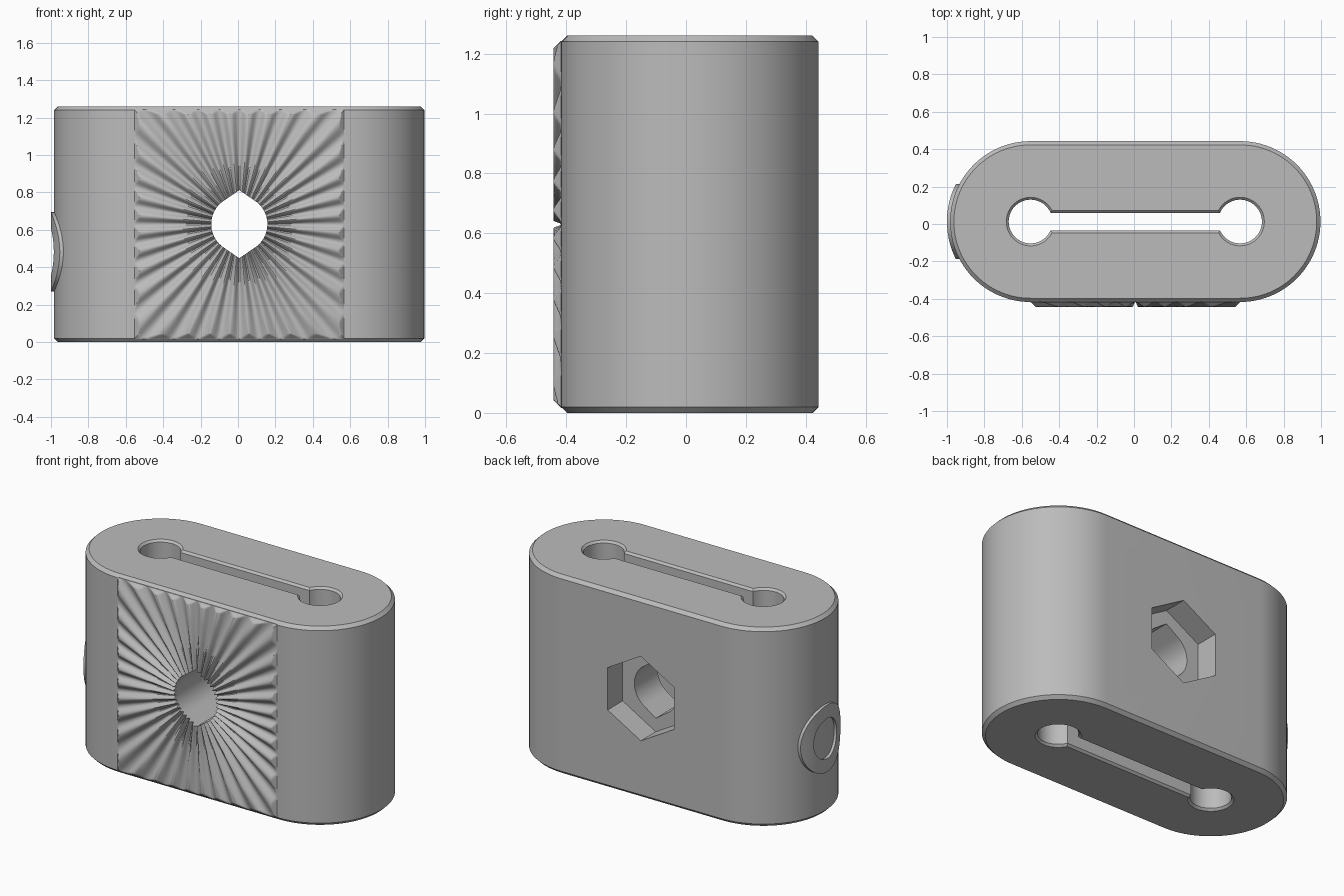
import bpy, bmesh, math

cube = bpy.data.objects.get("Cube")
if cube:
    bpy.data.objects.remove(cube, do_unlink=True)

CX, CY, CZ = 0.007, 0.013, 0.63      # block centre
HALF, R, H = 0.56, 0.43, 1.26        # half distance of end arcs, arc radius, height
FRONT, BACK = CY - R, CY + R
TAU = 2 * math.pi

grey = bpy.data.materials.new("plain_grey")
grey.use_nodes = True
grey.diffuse_color = (0.5, 0.5, 0.5, 1)
grey.node_tree.nodes["Principled BSDF"].inputs["Base Color"].default_value = (0.5, 0.5, 0.5, 1)


def loft(name, loops, caps=True, closed=False):
    """Skin a row of equal-length point loops."""
    bm = bmesh.new()
    rows = [[bm.verts.new(p) for p in loop] for loop in loops]
    pairs = list(zip(rows, rows[1:]))
    if closed:
        pairs.append((rows[-1], rows[0]))
    for a, b in pairs:
        for i in range(len(a)):
            j = (i + 1) % len(a)
            bm.faces.new((a[i], a[j], b[j], b[i]))
    if caps:
        bm.faces.new(rows[0])
        bm.faces.new(rows[-1])
    bmesh.ops.recalc_face_normals(bm, faces=bm.faces)
    mesh = bpy.data.meshes.new(name)
    bm.to_mesh(mesh)
    bm.free()
    mesh.materials.append(grey)
    ob = bpy.data.objects.new(name, mesh)
    bpy.context.collection.objects.link(ob)
    return ob


def activate(ob):
    bpy.ops.object.select_all(action='DESELECT')
    ob.select_set(True)
    bpy.context.view_layer.objects.active = ob


def smooth(ob, degrees=30):
    activate(ob)
    bpy.ops.object.shade_smooth_by_angle(angle=math.radians(degrees))


def cut(ob, cutter):
    mod = ob.modifiers.new("cut", 'BOOLEAN')
    mod.operation = 'DIFFERENCE'
    mod.solver = 'EXACT'
    mod.object = cutter
    activate(ob)
    bpy.ops.object.modifier_apply(modifier=mod.name)
    bpy.data.objects.remove(cutter, do_unlink=True)


def stadium(z, inset):
    pts = []
    for side in (1, -1):
        for k in range(49):
            a = math.pi * (k / 48 - 0.5)
            pts.append((CX + side * (HALF + (R - inset) * math.cos(a)),
                        CY + side * (R - inset) * math.sin(a), z))
    return pts


def keyhole(z, grow):
    """Two round holes joined by a narrow slot."""
    r, h = 0.117 + grow, 0.047 + grow
    gap = math.asin(h / r)
    pts = []
    for side in (1, -1):
        for k in range(41):
            a = (math.pi - gap) * (k / 20 - 1)
            pts.append((CX + side * (HALF + r * math.cos(a)), CY + side * r * math.sin(a), z))
    return pts


def bolt_radius(a):
    """Round hole drawn out to a point at top and bottom."""
    r, tip = 0.15, 0.182
    off = abs(abs((a % TAU) - math.pi) - math.pi / 2)    # angle away from vertical
    t = math.acos(r / tip)
    return r / math.cos(t - off) if off < t else r


def disc(y, n, radius, turn=0):
    pts = []
    for k in range(n):
        a = TAU * k / n + turn
        pts.append((CX + radius(a) * math.cos(a), y, CZ + radius(a) * math.sin(a)))
    return pts


# Chamfered block with vertical keyhole, cross hole and nut pocket
C = 0.02
body = loft("body", [stadium(0, C), stadium(C, 0), stadium(H - C, 0), stadium(H, C)])
c, e = 0.013, 0.01
cut(body, loft("keyhole_cutter", [keyhole(-e, c + e), keyhole(c, 0),
                                  keyhole(H - c, 0), keyhole(H + e, c + e)]))
cut(body, loft("bolt_cutter", [disc(y, 72, bolt_radius) for y in (FRONT - 0.1, BACK + 0.1)]))
cut(body, loft("nut_cutter", [disc(y, 6, lambda a: 0.268, math.pi / 6)
                              for y in (BACK - 0.15, BACK + 0.1)]))
smooth(body)

# Radially serrated front plate with sloped borders
TEETH, STEPS, DEPTH = 36, 12, 0.026
PX, PZ = HALF, 0.613
N = TEETH * STEPS


def plate_loop(t=None, margin=0.0, flat=None):
    pts = []
    for k in range(N):
        a = TAU * k / N
        ca, sa = math.cos(a), math.sin(a)
        inner = bolt_radius(a)
        rim = min((PX - margin) / max(abs(ca), 1e-6), (PZ - margin) / max(abs(sa), 1e-6))
        r = inner + (rim - inner) * (1 if t is None else t)
        edge = min(PX - abs(r * ca), PZ - abs(r * sa))
        wave = DEPTH * (0.5 - 0.5 * math.cos(TEETH * a))
        height = max(0.001, min(wave, edge)) if flat is None else flat
        pts.append((CX + r * ca, FRONT - height, CZ + r * sa))
    return pts


loops = [plate_loop(0, flat=0), plate_loop(0)]
loops += [plate_loop(t, DEPTH) for t in (0.1, 0.25, 0.5, 0.75)]
loops += [plate_loop(margin=DEPTH * m / 6) for m in range(6, -1, -1)]
loops.append(plate_loop(flat=-0.005))
smooth(loft("serrated_plate", loops, caps=False), 35)


# Plain raised oval rim on the right end, following its curve
def oval(ry, rz, raised):
    rad = R + raised
    pts = []
    for k in range(64):
        a = TAU * k / 64
        y = ry * math.cos(a)
        pts.append((CX - HALF - math.sqrt(rad * rad - y * y), CY + y, 0.482 + rz * math.sin(a)))
    return pts


top = 0.017
sizes = [(0.2, 0.212), (0.17, 0.182), (0.14, 0.152), (0.115, 0.127)]
rim_loops = [oval(*sizes[0], -0.01)] + [oval(*s, top) for s in sizes] + [oval(*sizes[-1], -0.01)]
smooth(loft("side_rim", rim_loops, caps=False, closed=True))
